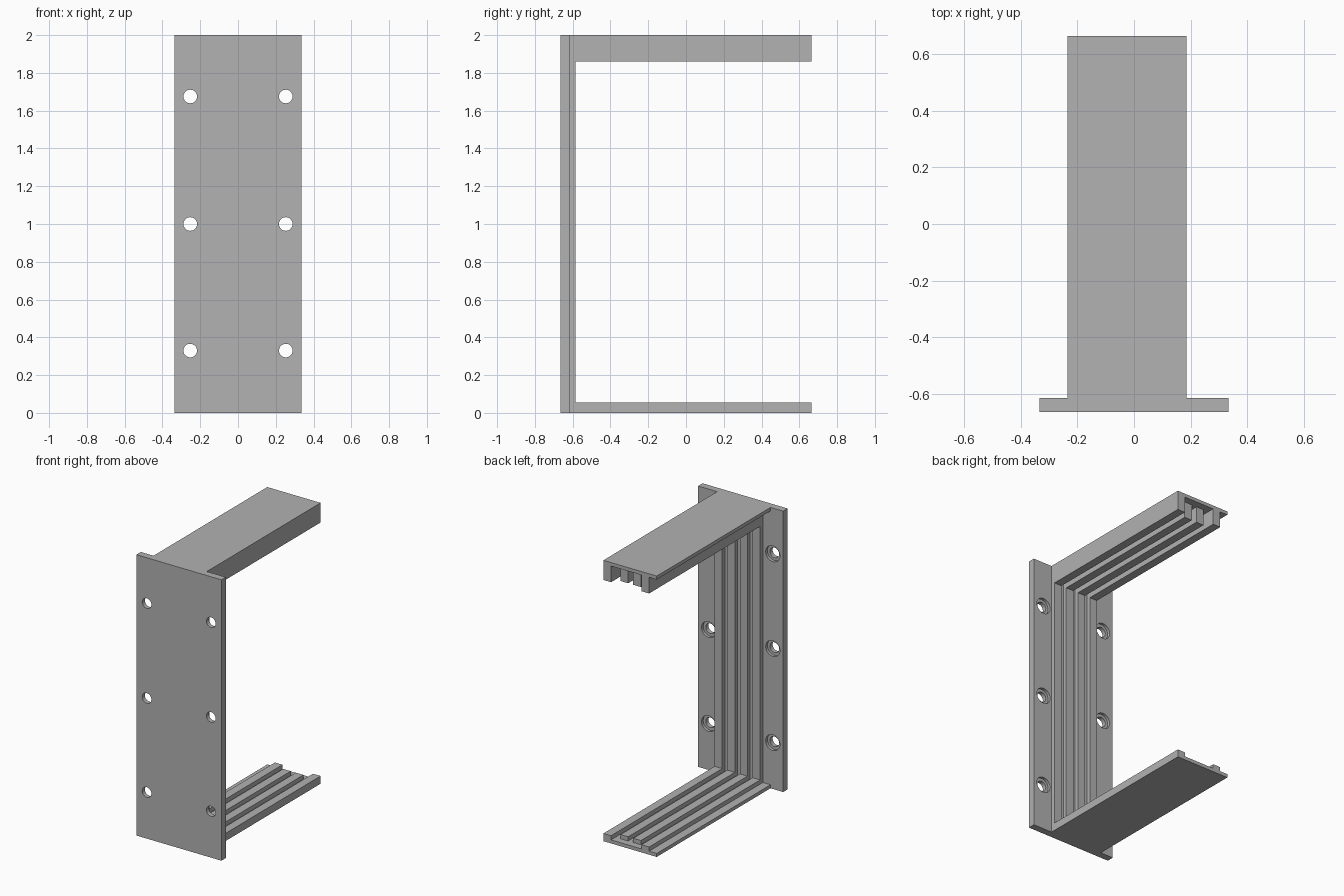
import bpy
import bmesh
from mathutils import Matrix, Vector

cube = bpy.data.objects.get("Cube")
if cube:
    bpy.data.objects.remove(cube, do_unlink=True)

grey = bpy.data.materials.new("plain grey")
grey.use_nodes = True
grey.diffuse_color = (0.445, 0.445, 0.445, 1)
grey.node_tree.nodes["Principled BSDF"].inputs["Base Color"].default_value = grey.diffuse_color

FRONT, PLATE_BACK, BACK = -0.665, -0.615, 0.665
HEIGHT = 2.0
LEFT, RIGHT = 0.185, -0.235
SHEET = 0.025


def finish(bm, name):
    bmesh.ops.recalc_face_normals(bm, faces=bm.faces)
    mesh = bpy.data.meshes.new(name)
    bm.to_mesh(mesh)
    bm.free()
    mesh.materials.append(grey)
    obj = bpy.data.objects.new(name, mesh)
    bpy.context.collection.objects.link(obj)
    return obj


def extrude_x(name, outline, x0, x1):
    """Solid from a y-z outline, between two x positions."""
    bm = bmesh.new()
    face = bm.faces.new([bm.verts.new((x0, y, z)) for y, z in outline])
    geom = bmesh.ops.extrude_face_region(bm, geom=[face])["geom"]
    verts = [g for g in geom if isinstance(g, bmesh.types.BMVert)]
    bmesh.ops.translate(bm, verts=verts, vec=Vector((x1 - x0, 0, 0)))
    return finish(bm, name)


def c_outline(outer_y, inner_y, end_y, z0, z1, low, high):
    """C shape that opens to the back."""
    return [(outer_y, z0), (end_y, z0), (end_y, low), (inner_y, low),
            (inner_y, high), (end_y, high), (end_y, z1), (outer_y, z1)]


def combine(target, tool, operation):
    mod = target.modifiers.new("combine", "BOOLEAN")
    mod.operation = operation
    mod.solver = "EXACT"
    mod.object = tool
    bpy.context.view_layer.objects.active = target
    bpy.ops.object.modifier_apply(modifier=mod.name)
    bpy.data.objects.remove(tool, do_unlink=True)


# Bracket: thin C-shaped sheet with the two arms
bracket = extrude_x("bracket", c_outline(FRONT, PLATE_BACK, BACK, 0, HEIGHT,
                                         SHEET, HEIGHT - SHEET), RIGHT, LEFT)

# Mounting plate at the front, wider than the arms
plate = extrude_x("plate", [(FRONT, 0), (PLATE_BACK, 0), (PLATE_BACK, HEIGHT),
                            (FRONT, HEIGHT)], -0.335, 0.335)
combine(bracket, plate, "UNION")

# Four guide rails running round the inside; the middle two stop short
for i in range(4):
    x = LEFT - 0.1 * i
    end = BACK - 0.05 if i in (1, 2) else BACK
    rail = extrude_x("rail", c_outline(PLATE_BACK - 0.01, -0.585, end, 0.01,
                                       HEIGHT - 0.01, 0.055, 1.86), x - 0.06, x)
    combine(bracket, rail, "UNION")

# Six screw holes, counterbored from the back
turn = Matrix.Rotation(1.5707963, 4, "X")
for x in (-0.253, 0.253):
    for z in (0.33, 1.0, 1.675):
        for radius, y, depth in ((0.036, -0.64, 0.2), (0.056, -0.585, 0.1)):
            bm = bmesh.new()
            bmesh.ops.create_cone(bm, cap_ends=True, segments=32, radius1=radius,
                                  radius2=radius, depth=depth,
                                  matrix=Matrix.Translation((x, y, z)) @ turn)
            combine(bracket, finish(bm, "hole_cutter"), "DIFFERENCE")

# Keep flat faces, smooth only inside the holes
bpy.ops.object.select_all(action="DESELECT")
bracket.select_set(True)
bpy.context.view_layer.objects.active = bracket
bpy.ops.object.shade_smooth_by_angle(angle=0.5)
